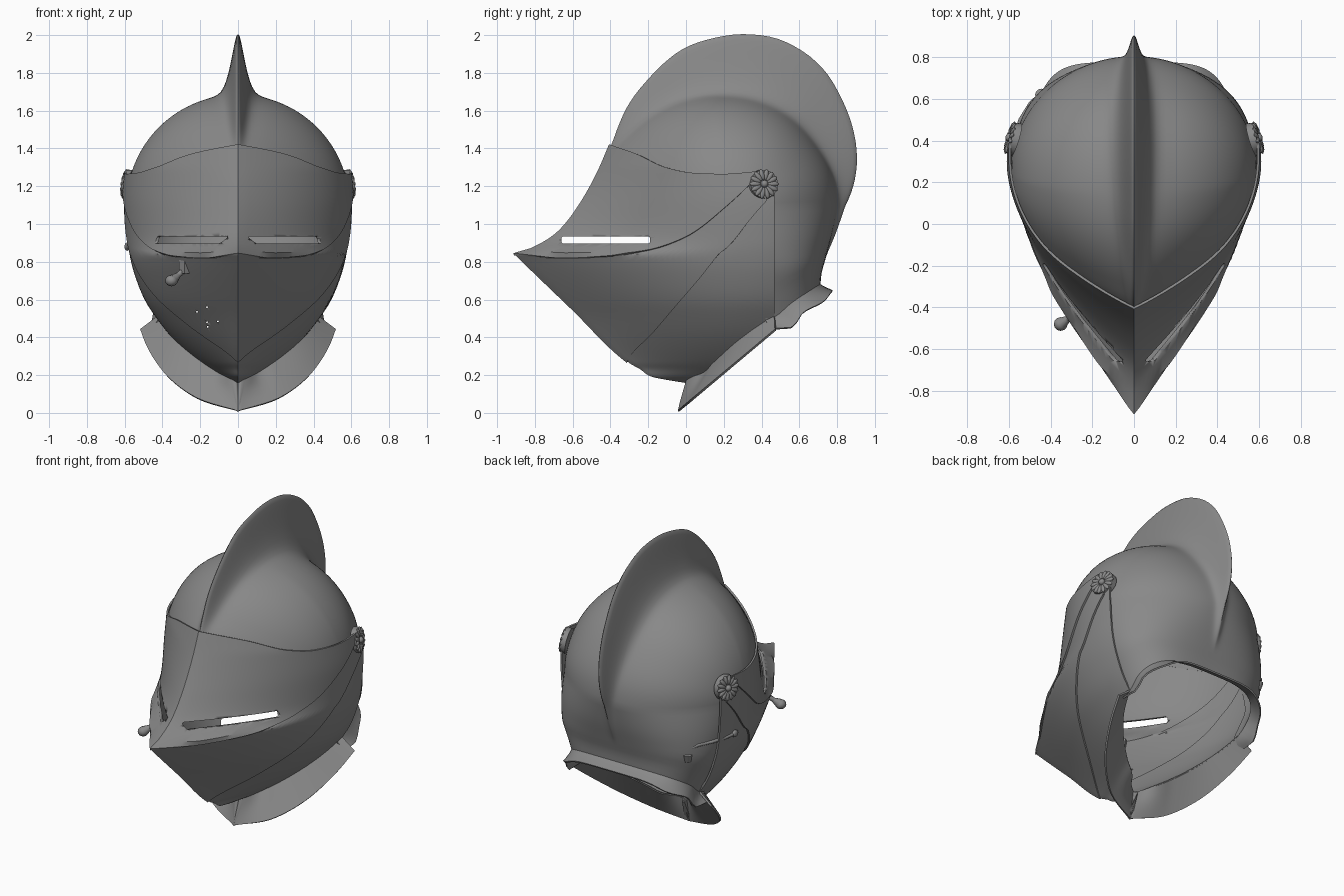
import bpy, bmesh, math
from mathutils import Vector, Matrix

if "Cube" in bpy.data.objects:
    bpy.data.objects.remove(bpy.data.objects["Cube"], do_unlink=True)

steel = bpy.data.materials.new("grey steel")
steel.use_nodes = True
COLOR = (0.25, 0.25, 0.25, 1)
steel.diffuse_color = COLOR
steel.node_tree.nodes["Principled BSDF"].inputs["Base Color"].default_value = COLOR


def curve(points):
    """Monotone cubic through (key, value) pairs, clamped at both ends."""
    p = sorted(points)
    d = [(b[1] - a[1]) / (b[0] - a[0]) for a, b in zip(p, p[1:])]
    m = [d[0]] + [2 * a * b / (a + b) if a * b > 0 else 0 for a, b in zip(d, d[1:])] + [d[-1]]

    def f(k):
        k = min(max(k, p[0][0]), p[-1][0])
        i = next(j for j in range(len(d)) if k <= p[j + 1][0])
        h = p[i + 1][0] - p[i][0]
        t = (k - p[i][0]) / h
        return (p[i][1] * (1 + 2 * t) * (1 - t) ** 2 + h * m[i] * t * (1 - t) ** 2
                + p[i + 1][1] * t * t * (3 - 2 * t) + h * m[i + 1] * t * t * (t - 1))
    return f


def finish(name, bm, thickness=0):
    mesh = bpy.data.meshes.new(name)
    bmesh.ops.remove_doubles(bm, verts=bm.verts, dist=0.0002)
    bmesh.ops.recalc_face_normals(bm, faces=bm.faces)
    bm.to_mesh(mesh)
    bm.free()
    mesh.materials.append(steel)
    ob = bpy.data.objects.new(name, mesh)
    bpy.context.collection.objects.link(ob)
    bpy.ops.object.select_all(action='DESELECT')
    ob.select_set(True)
    bpy.context.view_layer.objects.active = ob
    if thickness:
        mod = ob.modifiers.new("plate", 'SOLIDIFY')
        mod.thickness, mod.offset = thickness, 0
        bpy.ops.object.modifier_apply(modifier=mod.name)
    bpy.ops.object.shade_smooth_by_angle(angle=math.radians(35))
    return ob


def sheet(name, rows, thickness=0.012):
    bm = bmesh.new()
    grid = [[bm.verts.new(p) for p in row] for row in rows]
    for r, s in zip(grid, grid[1:]):
        for i in range(len(r) - 1):
            bm.faces.new((r[i], r[i + 1], s[i + 1], s[i]))
    return finish(name, bm, thickness)


def cut(ob, bm):
    cutter = finish("cutter", bm)
    cutter.hide_render = True
    mod = ob.modifiers.new("cut", 'BOOLEAN')
    mod.operation, mod.solver, mod.object = 'DIFFERENCE', 'EXACT', cutter
    bpy.context.view_layer.objects.active = ob
    bpy.ops.object.modifier_apply(modifier=mod.name)
    bpy.data.objects.remove(cutter, do_unlink=True)


def rod(bm, a, b, r1, r2, sides=12):
    a, b = Vector(a), Vector(b)
    mat = Matrix.Translation((a + b) / 2) @ (b - a).to_track_quat('Z', 'Y').to_matrix().to_4x4()
    bmesh.ops.create_cone(bm, cap_ends=True, segments=sides, radius1=r1, radius2=r2,
                          depth=(b - a).length, matrix=mat)


def ball(bm, centre, scale, mat=Matrix()):
    m = mat @ Matrix.Translation(centre) @ Matrix.Diagonal((*scale, 1))
    bmesh.ops.create_uvsphere(bm, u_segments=12, v_segments=8, radius=1, matrix=m)


# Skull: slices swept around a sideways axis, then level slices down to the neck
CY, CZ, HALF = 0.25, 1.1, 0.585


def polar(pts):
    return curve([(math.degrees(math.atan2(z - CZ, y - CY)), math.hypot(y - CY, z - CZ)) for y, z in pts])


dome = polar([(.80, 1.1), (.79, 1.2), (.70, 1.4), (.5, 1.6), (.2, 1.68), (-.1, 1.62),
              (-.3, 1.48), (-.385, 1.39), (-.43, 1.3)])
comb = polar([(.84, 1.1), (.88, 1.2), (.9, 1.33), (.88, 1.5), (.82, 1.66), (.72, 1.82), (.6, 1.92),
              (.45, 1.985), (.3, 2), (.15, 1.98), (0, 1.93), (-.1, 1.86), (-.2, 1.76), (-.3, 1.63),
              (-.36, 1.5), (-.39, 1.42), (-.435, 1.3)])
neck_half = curve([(1.1, HALF), (.95, .575), (.8, .55), (.65, .485), (.5, .42)])
neck_back = curve([(1.1, .80), (.95, .77), (.82, .735), (.72, .71), (.5, .70)])
fold_z = curve([(.42, .49), (.475, .51), (.56, .58), (.65, .64), (.715, .68)])
rim_z = curve([(.46, .445), (.56, .45), (.62, .53), (.73, .59), (.775, .645)])
half_cols = [math.cos(i * math.pi / 48) for i in range(20)]
half_cols += [.26, .22, .18, .15, .12, .1, .08, .065, .05, .038, .026, .015, .006]
columns = half_cols + [0] + [-c for c in reversed(half_cols)]


def bulge(c, n):
    return math.sqrt(max(0, 1 - abs(c) ** n))


def ridge(c, height):
    return height * math.exp(-(abs(c) * HALF / (0.02 + 0.085 * height)) ** 1.5)


rows = []
for k in range(54):
    deg = 159 * (1 - k / 53)
    a = math.radians(deg)
    n = 2 - 0.8 * min(max((deg - 100) / 55, 0), 1)
    row = []
    for c in columns:
        r = dome(deg) * bulge(c, n) + ridge(c, comb(deg) - dome(deg)) * bulge(c, 2)
        row.append((HALF * c, CY + r * math.cos(a), CZ + r * math.sin(a)))
    rows.append(row)
for k in range(1, 15):
    s = k / 14
    row = []
    for c in columns:
        z = CZ + (fold_z(.42 + .295 * bulge(c, 3.5)) - CZ) * s
        yc = CY + 0.17 * min(s * 1.5, 1)
        y = yc + (neck_back(z) - yc) * bulge(c, 2 + 1.5 * s) + ridge(c, 0.04 * max(0, 1 - 1.6 * s))
        row.append((neck_half(z) * c, y, z))
    rows.append(row)
# Flared rear rim
fold = [Vector(p) for p in rows[-1]]
for t in (.25, .5, .75, 1):
    row = []
    for c, p in zip(columns, fold):
        y = .46 + .315 * bulge(c, 5)
        q = Vector((.47 * c, y, rim_z(y)))
        out = t ** 1.3
        row.append((p.x + (q.x - p.x) * out, p.y + (q.y - p.y) * out, p.z + (q.z - p.z) * t))
    rows.append(row)
sheet("skull_with_comb", rows, 0.01)

# Face plates: keel line and half width by height, bowed back from the keel
keel = curve([(.16, .02), (.175, -.08), (.2, -.2), (.235, -.25), (.27, -.31), (.55, -.6), (.82, -.88),
              (.84, -.9), (.85, -.86), (.87, -.8), (.95, -.67), (1.1, -.55), (1.28, -.45), (1.42, -.39)])
width = curve([(.16, .05), (.2, .12), (.27, .22), (.4, .355), (.5, .435), (.6, .5), (.7, .542),
               (.8, .572), (.9, .588), (1.1, .597), (1.27, .585), (1.42, .56)])
SIDE = 0.35


def face_point(q, z, off):
    a, front = abs(q), keel(z) - off
    full = min(max((z - .9) / .4, 0), 1)
    g = (1 - full) * math.sin(math.pi / 2 * a) + full * (1 - abs(1 - a) ** 2.3)
    y = front + a * (SIDE - front) if a < 1 else SIDE + (a - 1) * .95
    return (math.copysign((width(z) + off) * g, q), y, z)


def edge(pts):
    """Edge height by distance back from the keel, from side-on points."""
    return curve([((y - keel(z)) / (SIDE - keel(z)) if y < SIDE else 1 + (y - SIDE) / .95, z) for y, z in pts])


def face_plate(name, top, bottom, q_max, off=0.0, cols=44, levels=22):
    rows = []
    for j in range(levels + 1):
        row = []
        for i in range(-cols, cols + 1):
            q = q_max * i / cols
            lo = bottom(abs(q))
            hi = max(top(abs(q)), lo + 0.01)
            row.append(face_point(q, lo + (hi - lo) * j / levels, off))
        rows.append(row)
    return sheet(name, rows)


brow_edge = edge([(-.39, 1.42), (-.25, 1.37), (-.1, 1.3), (.05, 1.27), (.2, 1.265), (.4, 1.28)])
lip_edge = edge([(-.9, .84), (-.65, .82), (-.4, .83), (-.2, .86), (0, .93), (.2, 1.08), (.36, 1.23)])
chin_edge = edge([(-.31 + .76 * t / 6, .27 + .88 * t / 6) for t in range(7)])
fold_edge = edge([(.02, .16), (.08, .21), (.15, .27), (.3, .4), (.46, .51)])

THROAT_END, TUCK = 1.125, -0.012
visor = face_plate("visor", brow_edge, lip_edge, 1.04, 0.012)
bevor = face_plate("bevor", lip_edge, chin_edge, 1.08)
face_plate("throat_plate", lambda q: chin_edge(q) + 0.012, fold_edge, THROAT_END, TUCK)

# Eye slots and breathing holes
bm = bmesh.new()
bmesh.ops.create_cube(bm, size=1, matrix=Matrix.Translation((0, -.425, .915)) @ Matrix.Diagonal((1.4, .47, .038, 1)))
long_edges = [e for e in bm.edges if abs(e.verts[0].co.x - e.verts[1].co.x) > 1]
bmesh.ops.bevel(bm, geom=long_edges, offset=0.012, segments=3, affect='EDGES', profile=0.5)
cut(visor, bm)
bm = bmesh.new()
for x, z in [(-.217, .535), (-.164, .56), (-.164, .48), (-.106, .485), (-.16, .455)]:
    rod(bm, (x, -1, z), (x, -.1, z), 0.005, 0.005, 8)
cut(bevor, bm)

# Flared gorget collar, growing from the lower edge of the throat plate
outer = [(0, .01), (.2, .07), (.38, .2), (.48, .35), (.515, .44)]
outer_x = curve([(i / 4, p[0]) for i, p in enumerate(outer)])
outer_z = curve([(i / 4, p[1]) for i, p in enumerate(outer)])
rows = []
for j in range(5):
    row = []
    for i in range(-44, 45):
        q = THROAT_END * i / 44
        a = Vector(face_point(q, fold_edge(abs(q)), TUCK))
        t = min(max((a.y - .02) / .44, 0), 1)
        x, z = outer_x(t), outer_z(t)
        row.append(a.lerp(Vector((math.copysign(x, q), -.04 + (z - .01) * 1.195, z)), j / 4))
    rows.append(row)
sheet("gorget_collar", rows)

# Pivot rosettes
for side, label in ((1, "left"), (-1, "right")):
    normal = Vector((side, 0.3, 0.15))
    mat = Matrix.Translation((side * .58, .41, 1.21)) @ normal.to_track_quat('Z', 'Y').to_matrix().to_4x4()
    bm = bmesh.new()
    bmesh.ops.create_cone(bm, cap_ends=True, segments=32, radius1=.08, radius2=.075, depth=.036, matrix=mat)
    for i in range(14):
        ball(bm, (.05, 0, .016), (.031, .0135, .011),
             mat @ Matrix.Rotation(i * math.tau / 14, 4, 'Z'))
    ball(bm, (0, 0, .02), (.02, .02, .018), mat)
    finish(label + "_rosette", bm)

# Lifting peg on the right cheek
bm = bmesh.new()
bmesh.ops.create_cube(bm, size=1, matrix=Matrix.Translation((-.283, -.447, .785))
                      @ Matrix.Rotation(-.95, 4, 'Z') @ Matrix.Diagonal((.05, .035, .095, 1)))
rod(bm, (-.28, -.43, .76), (-.34, -.47, .71), .016, .014)
rod(bm, (-.315, -.453, .73), (-.345, -.475, .705), .014, .03)
ball(bm, (-.352, -.48, .70), (.033, .033, .03))
finish("lifting_peg", bm)

# Hook and stud on the right rear side
bm = bmesh.new()
path = [(-.44, .62, .80), (-.45, .62, .85), (-.495, .58, .875), (-.545, .5, .88), (-.575, .41, .88), (-.587, .33, .88)]
for a, b in zip(path, path[1:]):
    rod(bm, a, b, .01, .01)
    ball(bm, b, (.01, .01, .01))
rod(bm, (-.44, .61, .77), (-.445, .62, .82), .024, .03)
ball(bm, path[-1], (.014, .028, .022))
finish("latch_hook", bm)
